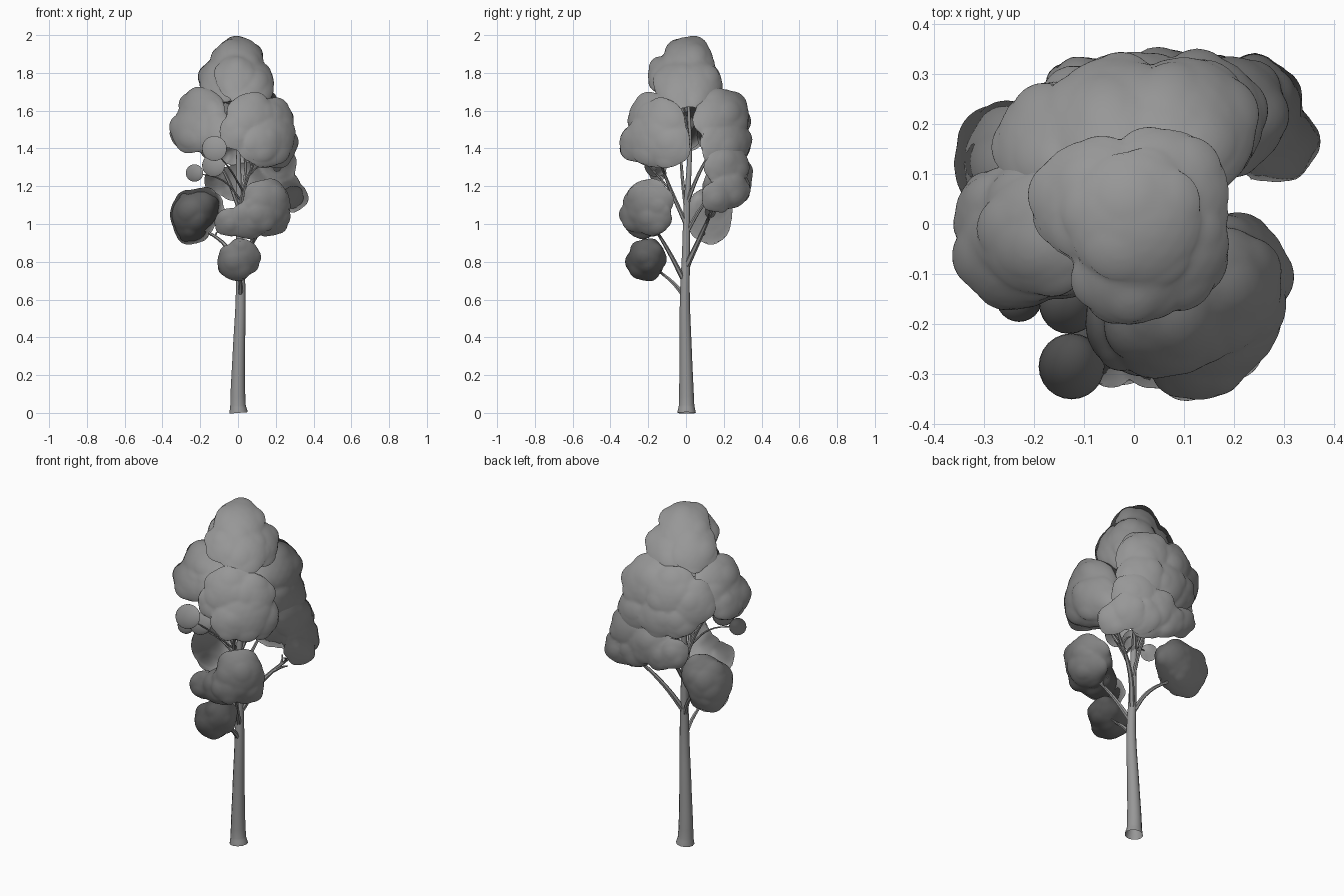
import bpy, bmesh, math, random
from mathutils import Vector, Matrix

if "Cube" in bpy.data.objects:
    bpy.data.objects.remove(bpy.data.objects["Cube"])

random.seed(7)
grey = bpy.data.materials.new("matte grey")
grey.diffuse_color = (0.31, 0.31, 0.31, 1)
grey.use_nodes = True
grey.node_tree.nodes["Principled BSDF"].inputs["Base Color"].default_value = grey.diffuse_color


def to_mesh(obj, angle):
    """Apply curve bevels or modifiers, then shade smooth."""
    bpy.ops.object.select_all(action='DESELECT')
    obj.select_set(True)
    bpy.context.view_layer.objects.active = obj
    bpy.ops.object.convert(target='MESH')
    bpy.ops.object.shade_smooth_by_angle(angle=math.radians(angle))


def soft_normals(obj):
    """Bend leaf shading normals outwards from the tree's middle."""
    me = obj.data
    normals = []
    for v in me.vertices:
        p = obj.matrix_world @ v.co
        out = Vector((p.x, p.y, (p.z - 1.3) * 0.5)).normalized()
        normals.append((out * 0.75 + v.normal * 0.35).normalized())
    me.normals_split_custom_set_from_vertices(normals)


def wood(name, paths, res=2):
    """Tapered open tubes; each path is a list of (x, y, z, radius)."""
    cu = bpy.data.curves.new(name, 'CURVE')
    cu.dimensions = '3D'
    cu.bevel_depth = 1
    cu.bevel_resolution = res
    cu.resolution_u = 5
    for pts in paths:
        sp = cu.splines.new('BEZIER')
        sp.bezier_points.add(len(pts) - 1)
        for bp, (x, y, z, r) in zip(sp.bezier_points, pts):
            bp.co = (x, y, z)
            bp.radius = r
            bp.handle_left_type = bp.handle_right_type = 'AUTO'
    cu.materials.append(grey)
    obj = bpy.data.objects.new(name, cu)
    bpy.context.collection.objects.link(obj)
    to_mesh(obj, 50)


def branch(name, start, mid, end, r, twigs=4, spread=0.055):
    """A limb that forks into a fan of twigs inside the foliage."""
    a, b, c = Vector(start), Vector(mid), Vector(end)
    paths = [[(*a, r), (*b, r * 0.75), (*c, r * 0.4)]]
    out = (c - b).normalized()
    for i in range(twigs):
        t = 0.45 + 0.5 * i / max(1, twigs - 1)
        s = b.lerp(c, t)
        ang = i * 2.4
        side = Vector((math.cos(ang), math.sin(ang), 0.35)) * spread
        e = s + out * spread * 0.7 + side
        m = s.lerp(e, 0.5) + out * 0.012
        paths.append([(*s, r * 0.45), (*m, r * 0.35), (*e, r * 0.2)])
    wood(name, paths, 1)


def foliage(name, blobs, lumps=9):
    """Lumpy leaf mass: cores studded with smaller balls, fused together."""
    bm = bmesh.new()

    def ball(p, r):
        bmesh.ops.create_icosphere(bm, subdivisions=3, radius=r,
                                   matrix=Matrix.Translation(p))

    for x, y, z, r in blobs:
        c = Vector((x, y, z))
        r += 0.006
        ball(c, r * 0.93)
        turn = random.uniform(0, 6.28)
        for i in range(lumps):
            h = 1 - 2 * (i + 0.5) / lumps
            a = turn + i * 2.4 + random.uniform(-0.3, 0.3)
            w = math.sqrt(1 - h * h)
            k = random.uniform(0.48, 0.6)
            d = Vector((w * math.cos(a), w * math.sin(a), h))
            ball(c + d * r * (1.02 - k), r * k)
    me = bpy.data.meshes.new(name)
    bm.to_mesh(me)
    bm.free()
    me.materials.append(grey)
    obj = bpy.data.objects.new(name, me)
    bpy.context.collection.objects.link(obj)
    rm = obj.modifiers.new("fuse", 'REMESH')
    rm.mode = 'VOXEL'
    rm.voxel_size = 0.009
    sm = obj.modifiers.new("soften", 'SMOOTH')
    sm.factor = 0.5
    sm.iterations = 2
    to_mesh(obj, 60)
    soft_normals(obj)


# Trunk with a flared foot
wood("trunk", [[(0.003, 0.003, 0, 0.049), (0, 0.003, 0.04, 0.041),
                (0.004, -0.001, 0.3, 0.033), (0.014, -0.006, 0.62, 0.026),
                (0.01, 0, 0.85, 0.021), (0.006, 0.005, 1.1, 0.017),
                (0.002, 0.02, 1.4, 0.011), (0, 0.01, 1.72, 0.006)]], 4)

# Limbs
branch("lowest_branch", (0.012, -0.01, 0.62), (0.012, -0.07, 0.69), (0.0, -0.17, 0.77), 0.014, 4, 0.04)
branch("front_low_branch", (0.014, -0.01, 0.7), (0.06, -0.1, 0.87), (0.12, -0.18, 1.0), 0.014)
branch("left_low_branch", (0.01, 0, 0.75), (-0.06, 0.05, 0.88), (-0.19, 0.11, 0.98), 0.014)
branch("right_back_branch", (0.012, 0, 0.77), (0.09, 0.075, 0.93), (0.24, 0.15, 1.1), 0.017)
branch("back_low_branch", (0.01, 0, 0.95), (0.03, 0.09, 1.1), (0.05, 0.2, 1.22), 0.012)
branch("front_upper_branch", (0.008, 0, 1.0), (0.03, -0.08, 1.18), (0.1, -0.15, 1.36), 0.013)
branch("left_upper_branch", (0.006, 0, 1.08), (-0.06, -0.02, 1.25), (-0.17, -0.03, 1.43), 0.012)
branch("back_upper_branch", (0.006, 0, 1.1), (0.04, 0.07, 1.27), (0.03, 0.16, 1.43), 0.012)
branch("crown_branch", (0.002, 0.02, 1.4), (0.03, 0.0, 1.55), (0.05, -0.02, 1.68), 0.008)
branch("tuft_branch", (0.02, -0.05, 1.12), (-0.08, -0.1, 1.23), (-0.22, -0.15, 1.27), 0.006, 0)
branch("ball_branch", (0.028, -0.075, 1.17), (-0.05, -0.19, 1.3), (-0.13, -0.28, 1.39), 0.006, 0)

# Foliage masses, top to bottom
foliage("crown_foliage", [(0, 0.01, 1.855, 0.141), (0.06, 0.06, 1.745, 0.135),
                          (-0.08, 0.045, 1.765, 0.128), (0.06, -0.04, 1.74, 0.135),
                          (-0.01, -0.09, 1.785, 0.115)])
foliage("left_upper_foliage", [(-0.235, -0.05, 1.5, 0.125), (-0.19, -0.02, 1.6, 0.125),
                               (-0.15, -0.03, 1.5, 0.125), (-0.27, 0.02, 1.48, 0.09),
                               (-0.2, 0.02, 1.53, 0.11)])
foliage("front_upper_foliage", [(0.15, -0.17, 1.45, 0.155), (0.07, -0.17, 1.56, 0.14),
                                (0.17, -0.13, 1.54, 0.13), (0.0, -0.2, 1.49, 0.1),
                                (0.13, -0.25, 1.43, 0.105), (0.19, -0.1, 1.42, 0.125)])
foliage("back_upper_foliage", [(0.1, 0.19, 1.57, 0.15), (-0.04, 0.2, 1.56, 0.14),
                               (-0.15, 0.16, 1.51, 0.13), (0.13, 0.21, 1.43, 0.135),
                               (0.0, 0.22, 1.43, 0.13), (-0.1, 0.2, 1.43, 0.115)])
foliage("back_low_foliage", [(0.19, 0.22, 1.3, 0.12), (0.06, 0.235, 1.25, 0.12),
                             (-0.1, 0.255, 1.23, 0.08), (0.14, 0.24, 1.19, 0.1),
                             (0.24, 0.235, 1.18, 0.1), (0.285, 0.165, 1.145, 0.083),
                             (0.07, 0.19, 1.21, 0.1), (-0.02, 0.25, 1.21, 0.09)])
foliage("left_low_foliage", [(-0.235, 0.12, 1.05, 0.13), (-0.19, 0.12, 1.08, 0.115),
                             (-0.24, 0.13, 1.0, 0.108)])
foliage("front_low_foliage", [(0.15, -0.2, 1.11, 0.13), (0.17, -0.18, 1.04, 0.105),
                              (0.05, -0.23, 1.02, 0.1), (-0.05, -0.25, 1.01, 0.073),
                              (0.12, -0.25, 1.05, 0.1)])
foliage("lowest_foliage", [(-0.01, -0.215, 0.8, 0.102), (0.02, -0.205, 0.825, 0.098)])

# Small loose balls of leaves
for i, p in enumerate([(-0.125, -0.285, 1.4, 0.066), (-0.13, -0.16, 1.31, 0.06),
                       (-0.23, -0.15, 1.27, 0.046)]):
    bpy.ops.mesh.primitive_uv_sphere_add(segments=24, ring_count=14, radius=p[3], location=p[:3])
    tuft = bpy.context.object
    tuft.name = f"leaf_ball_{i + 1}"
    tuft.data.materials.append(grey)
    to_mesh(tuft, 60)
    bpy.context.view_layer.update()
    soft_normals(tuft)
